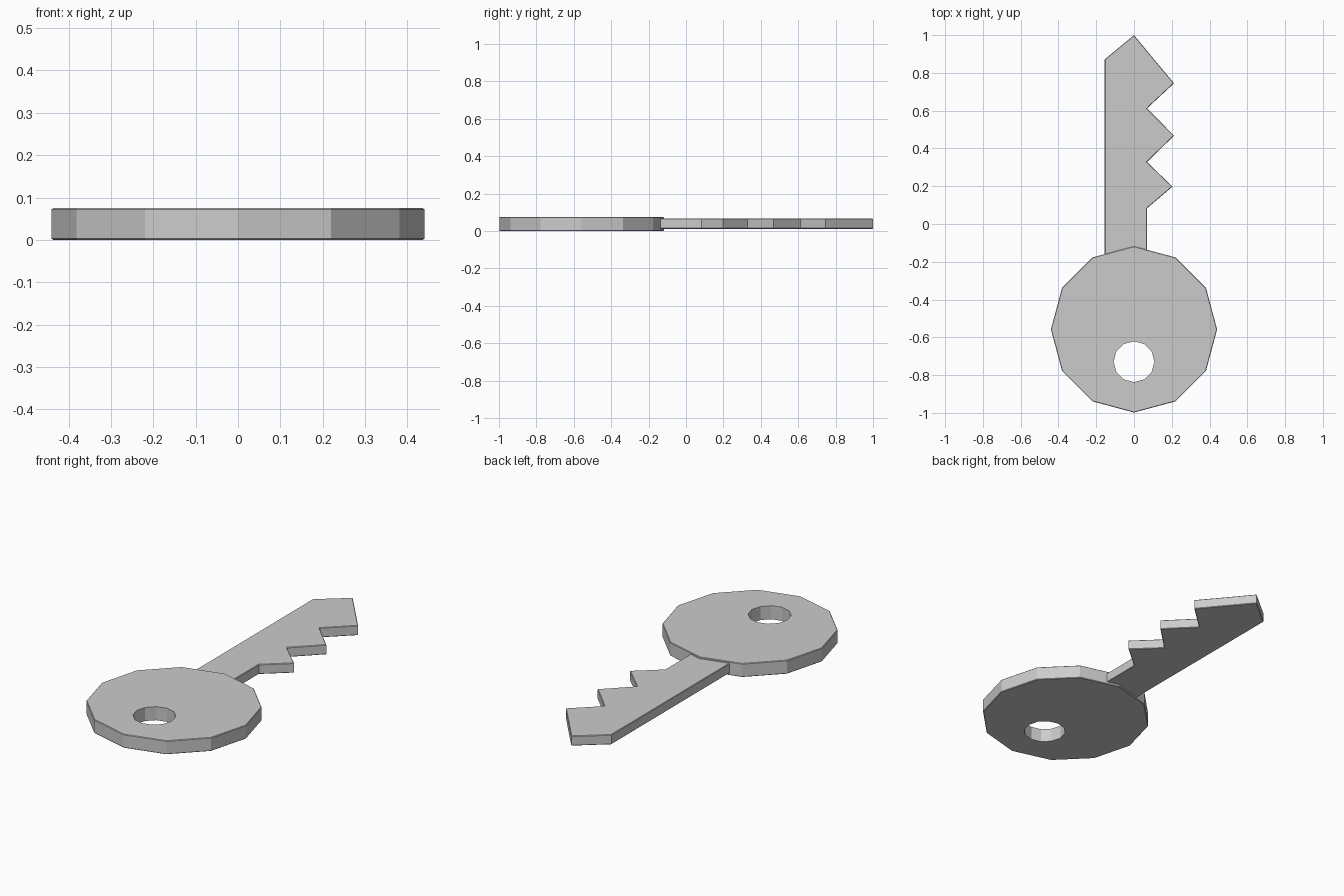
import bpy, bmesh
from math import sin, cos, pi

if "Cube" in bpy.data.objects:
    bpy.data.objects.remove(bpy.data.objects["Cube"])


def ring(radius, cy, sides=12):
    return [(radius * cos(2 * pi * i / sides), cy + radius * sin(2 * pi * i / sides))
            for i in range(sides)]


def plate(name, outline, z0, z1, bevel=0.0):
    """Extrude a flat outline and chamfer only its top and bottom rims."""
    bm = bmesh.new()
    face = bm.faces.new([bm.verts.new((x, y, z0)) for x, y in outline])
    top = bmesh.ops.extrude_face_region(bm, geom=[face], use_keep_orig=True)["geom"]
    for v in top:
        if isinstance(v, bmesh.types.BMVert):
            v.co.z = z1
    bmesh.ops.recalc_face_normals(bm, faces=bm.faces[:])
    if bevel:
        rims = [e for e in bm.edges if abs(e.verts[0].co.z - e.verts[1].co.z) < 1e-5]
        bmesh.ops.bevel(bm, geom=rims, offset=bevel, segments=1,
                        affect='EDGES', profile=0.5)
    mesh = bpy.data.meshes.new(name)
    bm.to_mesh(mesh)
    bm.free()
    obj = bpy.data.objects.new(name, mesh)
    bpy.context.collection.objects.link(obj)
    return obj


# Round handle with a hole for the key ring
handle = plate("handle", ring(0.44, -0.558), 0.0, 0.075, 0.003)
cutter = plate("ring_hole_cutter", ring(0.108, -0.729), -0.1, 0.2)
cutter.hide_render = True
cutter.hide_viewport = True
cut = handle.modifiers.new("ring_hole", 'BOOLEAN')
cut.operation = 'DIFFERENCE'
cut.solver = 'EXACT'
cut.object = cutter

# Toothed blade, its root buried in the handle
root_x, tooth_x = 0.069, 0.212
outline = [(root_x, -0.2), (root_x, 0.083), (0.204, 0.198), (root_x, 0.328),
           (tooth_x, 0.468), (root_x, 0.612), (tooth_x, 0.745),
           (0.0, 1.0), (-0.155, 0.872), (-0.155, -0.2)]
plate("blade", outline, 0.012, 0.066, 0.003)
